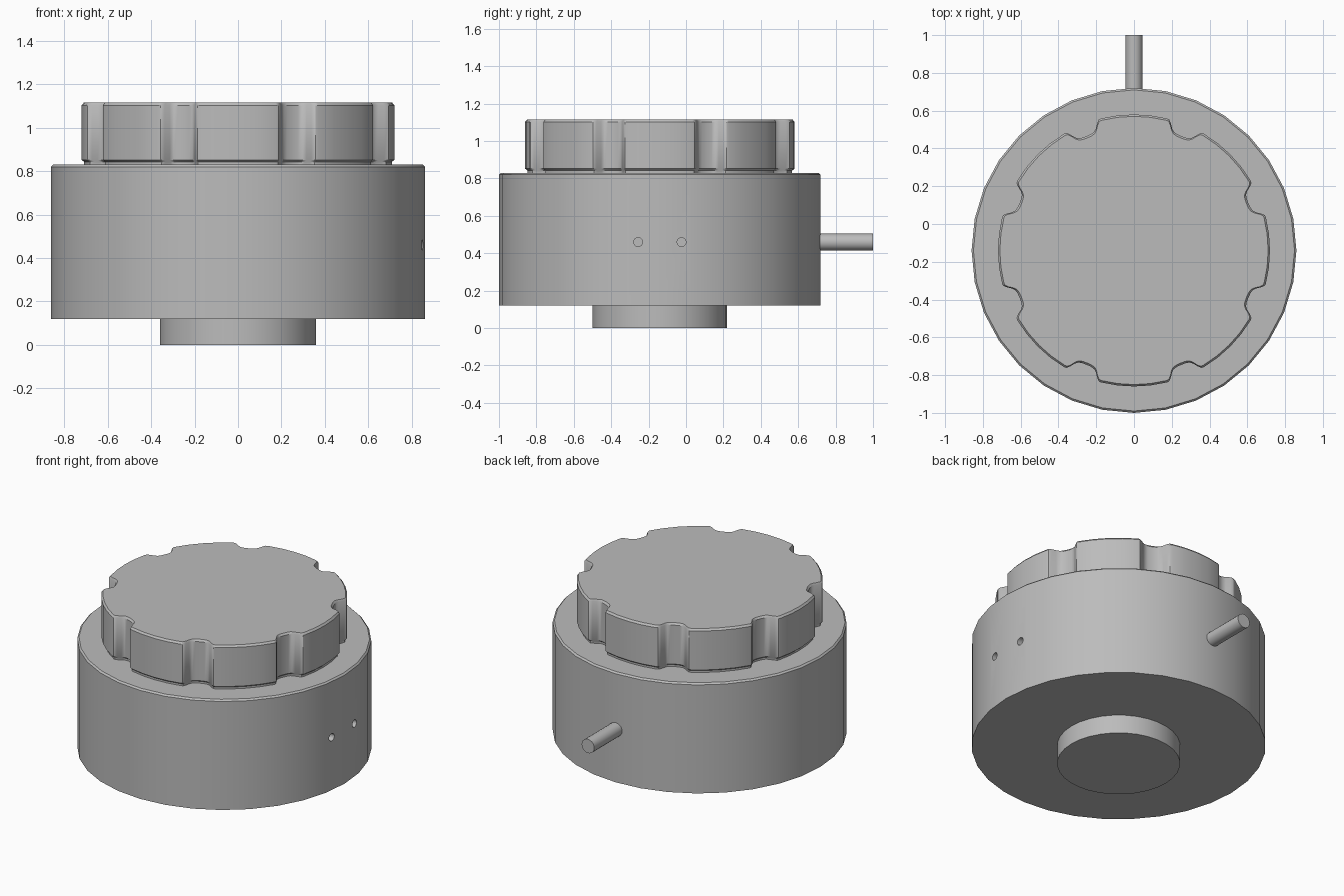
import bpy, bmesh, math
from mathutils import Matrix

if "Cube" in bpy.data.objects:
    bpy.data.objects.remove(bpy.data.objects["Cube"])

CY = -0.14          # axis of the round parts
grey = bpy.data.materials.new("mid grey")
grey.use_nodes = True
grey.diffuse_color = (0.5, 0.5, 0.5, 1)
grey.node_tree.nodes["Principled BSDF"].inputs["Base Color"].default_value = (0.5, 0.5, 0.5, 1)


def loft(name, outline, levels, matrix=Matrix.Translation((0, CY, 0))):
    """Closed solid: an outline of (angle, radius) stacked at (inset, z) levels."""
    bm = bmesh.new()
    rings = [[bm.verts.new(((r - inset) * math.cos(a), (r - inset) * math.sin(a), z))
              for a, r in outline] for inset, z in levels]
    n = len(outline)
    for low, high in zip(rings, rings[1:]):
        for i in range(n):
            j = (i + 1) % n
            bm.faces.new((low[i], low[j], high[j], high[i]))
    bm.faces.new(rings[0][::-1])
    bm.faces.new(rings[-1])
    bm.transform(matrix)
    mesh = bpy.data.meshes.new(name)
    bm.to_mesh(mesh)
    bm.free()
    mesh.materials.append(grey)
    obj = bpy.data.objects.new(name, mesh)
    bpy.context.collection.objects.link(obj)
    return obj


def activate(obj):
    bpy.ops.object.select_all(action='DESELECT')
    obj.select_set(True)
    bpy.context.view_layer.objects.active = obj


def circle(radius, sides):
    return [(math.tau * i / sides, radius) for i in range(sides)]


# Main housing with a fine chamfer on the top rim
body = loft("body", circle(0.86, 32), [(0, 0.12), (0, 0.82), (0.01, 0.83)])

# Two small blind holes in the left side
for y in (CY - 0.116, CY + 0.116):
    place = Matrix.Translation((0.76, y, 0.46)) @ Matrix.Rotation(math.pi / 2, 4, 'Y')
    cutter = loft("hole_cutter", circle(0.024, 16), [(0, 0), (0, 0.2)], place)
    cutter.hide_render = True
    cut = body.modifiers.new("hole", 'BOOLEAN')
    cut.operation = 'DIFFERENCE'
    cut.solver = 'EXACT'
    cut.object = cutter
    activate(body)
    bpy.ops.object.modifier_apply(modifier=cut.name)
    bpy.data.objects.remove(cutter)

# Round boss underneath
stem = loft("stem", circle(0.36, 32), [(0, 0), (0, 0.13)])

# Fluted knob: eight lobes separated by shallow scallops
half_notch = [(8.4, 0.72), (7.4, 0.717), (6.3, 0.70), (5.2, 0.677), (4.0, 0.663), (2.4, 0.657)]
notch = ([(-d, r) for d, r in half_notch] + [(0, 0.655)] + half_notch[::-1])
lobe = [(d, 0.72) for d in (15.5, 22.5, 29.5)]
outline = [(math.radians(45 * k + 22.5 + d), r) for k in range(8) for d, r in notch + lobe]
knob = loft("knob", outline,
            [(0.012, 0.825), (0.012, 0.842), (0, 0.852), (0, 1.103), (0.01, 1.115)])

# Thin pin sticking out of the back
pin = loft("back_pin", circle(0.045, 20), [(0, 0), (0, 0.32)],
           Matrix.Translation((0, 0.68, 0.46)) @ Matrix.Rotation(-math.pi / 2, 4, 'X'))

# Smooth sides, crisp rims
for obj in (body, stem, knob, pin):
    activate(obj)
    bpy.ops.object.shade_smooth_by_angle(angle=math.radians(35))
